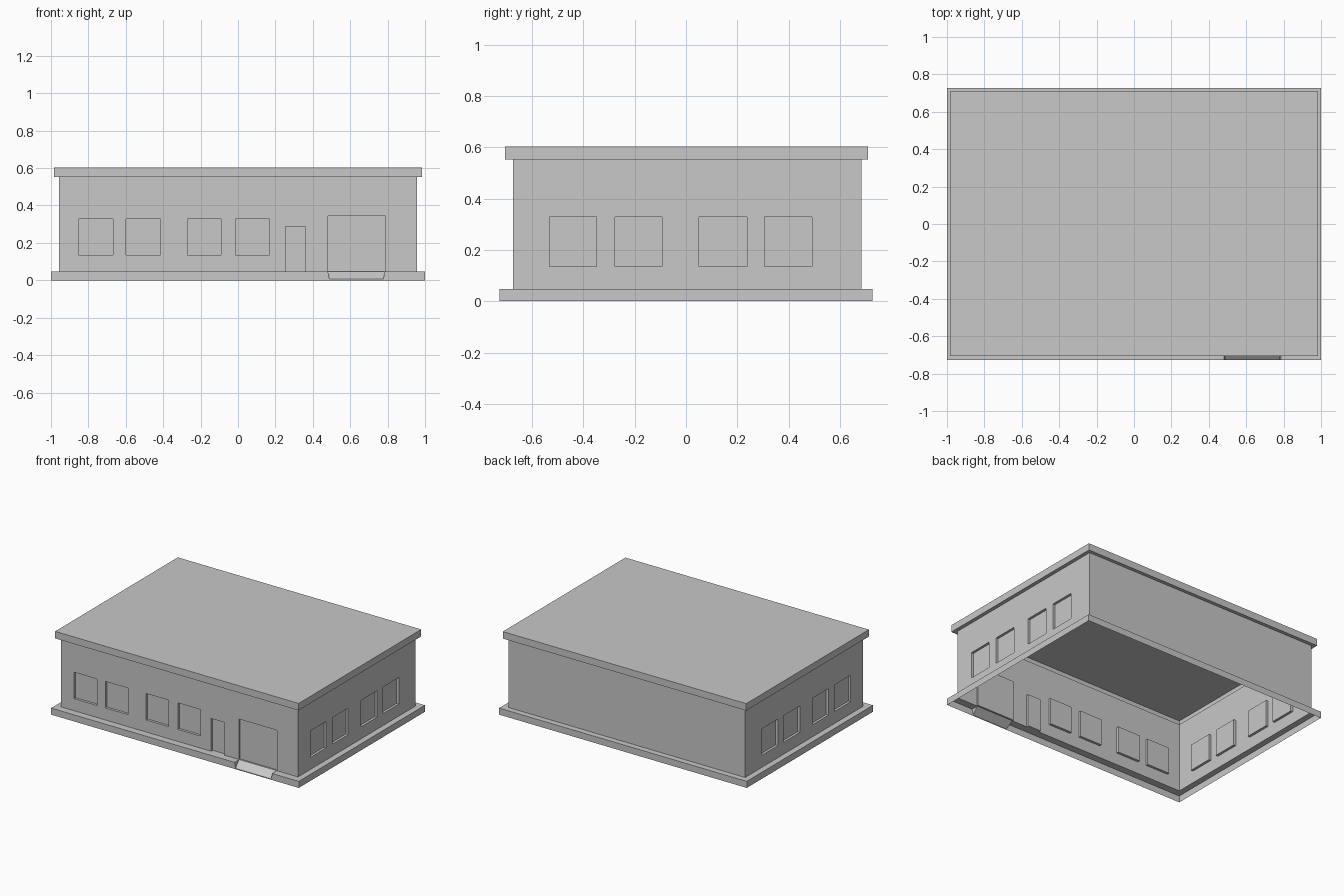
import bpy
import bmesh
from math import pi
from mathutils import Matrix

cube = bpy.data.objects.get("Cube")
if cube:
    bpy.data.objects.remove(cube, do_unlink=True)

GREY = (0.58, 0.58, 0.58, 1.0)
mat = bpy.data.materials.new("plain grey")
mat.use_nodes = True
mat.diffuse_color = GREY
mat.node_tree.nodes["Principled BSDF"].inputs["Base Color"].default_value = GREY

BASE_X, BASE_Y, BASE_TOP = 1.0, 0.727, 0.048
WALL_X, WALL_Y, WALL_SHIFT = 0.956, 0.679, 0.005
ROOF_X, ROOF_Y, ROOF_SHIFT = 0.983, 0.707, 0.002
EAVES, ROOF_TOP = 0.553, 0.604


def finish(name, bm):
    bmesh.ops.remove_doubles(bm, verts=bm.verts, dist=0.0001)
    mesh = bpy.data.meshes.new(name)
    bm.to_mesh(mesh)
    bm.free()
    mesh.materials.append(mat)
    obj = bpy.data.objects.new(name, mesh)
    bpy.context.collection.objects.link(obj)


def face(bm, *points):
    bm.faces.new([bm.verts.new(p) for p in points])


def rectangle(x, y, shift=0.0):
    """Corners in turn from front left, seen from above anticlockwise."""
    return [(x, shift - y), (x, shift + y), (-x, shift + y), (-x, shift - y)]


def wall(name, half, offset, angle, openings=()):
    """Thin wall with recessed openings (u0, u1, z0, z1, depth), turned about z."""
    bm = bmesh.new()

    def p(u, z, d=0.0):
        return (u, d - offset, z)

    def panel(u0, u1, z0, z1, d=0.0):
        if u1 - u0 > 0.0001 and z1 - z0 > 0.0001:
            face(bm, p(u0, z0, d), p(u1, z0, d), p(u1, z1, d), p(u0, z1, d))

    start = -half
    for u0, u1, z0, z1, depth in openings:
        panel(start, u0, BASE_TOP, EAVES)
        panel(u0, u1, BASE_TOP, z0)
        panel(u0, u1, z1, EAVES)
        panel(u0, u1, z0, z1, depth)
        # jambs, sill and head of the recess
        rim = [(u0, z0), (u1, z0), (u1, z1), (u0, z1)]
        for a, b in zip(rim, rim[1:] + rim[:1]):
            face(bm, p(*a), p(*b), p(*b, depth), p(*a, depth))
        start = u1
    panel(start, half, BASE_TOP, EAVES)
    bm.transform(Matrix.Translation((0, WALL_SHIFT, 0)) @ Matrix.Rotation(angle, 4, "Z"))
    finish(name, bm)


def windows(spans):
    return [(a, b, 0.136, 0.329, 0.018) for a, b in spans]


# Walls: front with windows, door and wide entrance; windowed sides; plain back
front = windows([(-0.852, -0.668), (-0.6, -0.415), (-0.27, -0.09), (-0.013, 0.168)])
front += [(0.254, 0.361, BASE_TOP, 0.287, 0.018), (0.481, 0.788, BASE_TOP, 0.343, 0.012)]
side = [(-0.537, -0.353), (-0.282, -0.099), (0.046, 0.233), (0.3, 0.486)]
mirrored = [(-b, -a) for a, b in reversed(side)]
wall("front_wall", WALL_X, WALL_Y, 0, front)
wall("left_wall", WALL_Y, WALL_X, pi / 2, windows(side))
wall("right_wall", WALL_Y, WALL_X, -pi / 2, windows(mirrored))
wall("back_wall", WALL_X, WALL_Y, pi)

# Open-bottomed plinth: ledge and skirt on three sides
bm = bmesh.new()
outer = rectangle(BASE_X, BASE_Y)
inner = rectangle(WALL_X, WALL_Y, WALL_SHIFT)
for i in range(3):
    a, b, c, d = outer[i], outer[i + 1], inner[i + 1], inner[i]
    face(bm, (*a, 0), (*b, 0), (*b, BASE_TOP), (*a, BASE_TOP))
    face(bm, (*a, BASE_TOP), (*b, BASE_TOP), (*c, BASE_TOP), (*d, BASE_TOP))

# Plinth front, interrupted by the entrance ramp
R0, R1, S0, S1, LIP = 0.481, 0.785, 0.489, 0.777, 0.006
F, W, T = -BASE_Y, WALL_SHIFT - WALL_Y, BASE_TOP
face(bm, (-BASE_X, F, T), (R0, F, T), (R0, W, T), (-WALL_X, W, T))
face(bm, (R1, F, T), (BASE_X, F, T), (WALL_X, W, T), (R1, W, T))
face(bm, (-BASE_X, F, 0), (S0, F, 0), (S0, F, LIP), (R0, F, T), (-BASE_X, F, T))
face(bm, (S1, F, 0), (BASE_X, F, 0), (BASE_X, F, T), (R1, F, T), (S1, F, LIP))
face(bm, (S0, F, 0), (S1, F, 0), (S1, F, LIP), (S0, F, LIP))
finish("plinth", bm)

# Ramp with its two small cheeks
bm = bmesh.new()
face(bm, (S0, F, LIP), (S1, F, LIP), (R1, W, T), (R0, W, T))
face(bm, (S0, F, LIP), (R0, W, T), (R0, F, T))
face(bm, (S1, F, LIP), (R1, F, T), (R1, W, T))
finish("entrance_ramp", bm)

# Hollow overhanging roof: soffit ring, fascia and flat top
bm = bmesh.new()
outer = rectangle(ROOF_X, ROOF_Y, ROOF_SHIFT)
for i in range(4):
    j = (i + 1) % 4
    a, b, c, d = outer[i], outer[j], inner[j], inner[i]
    face(bm, (*a, EAVES), (*b, EAVES), (*b, ROOF_TOP), (*a, ROOF_TOP))
    face(bm, (*d, EAVES), (*c, EAVES), (*b, EAVES), (*a, EAVES))
face(bm, *[(*p, ROOF_TOP) for p in outer])
finish("roof", bm)
